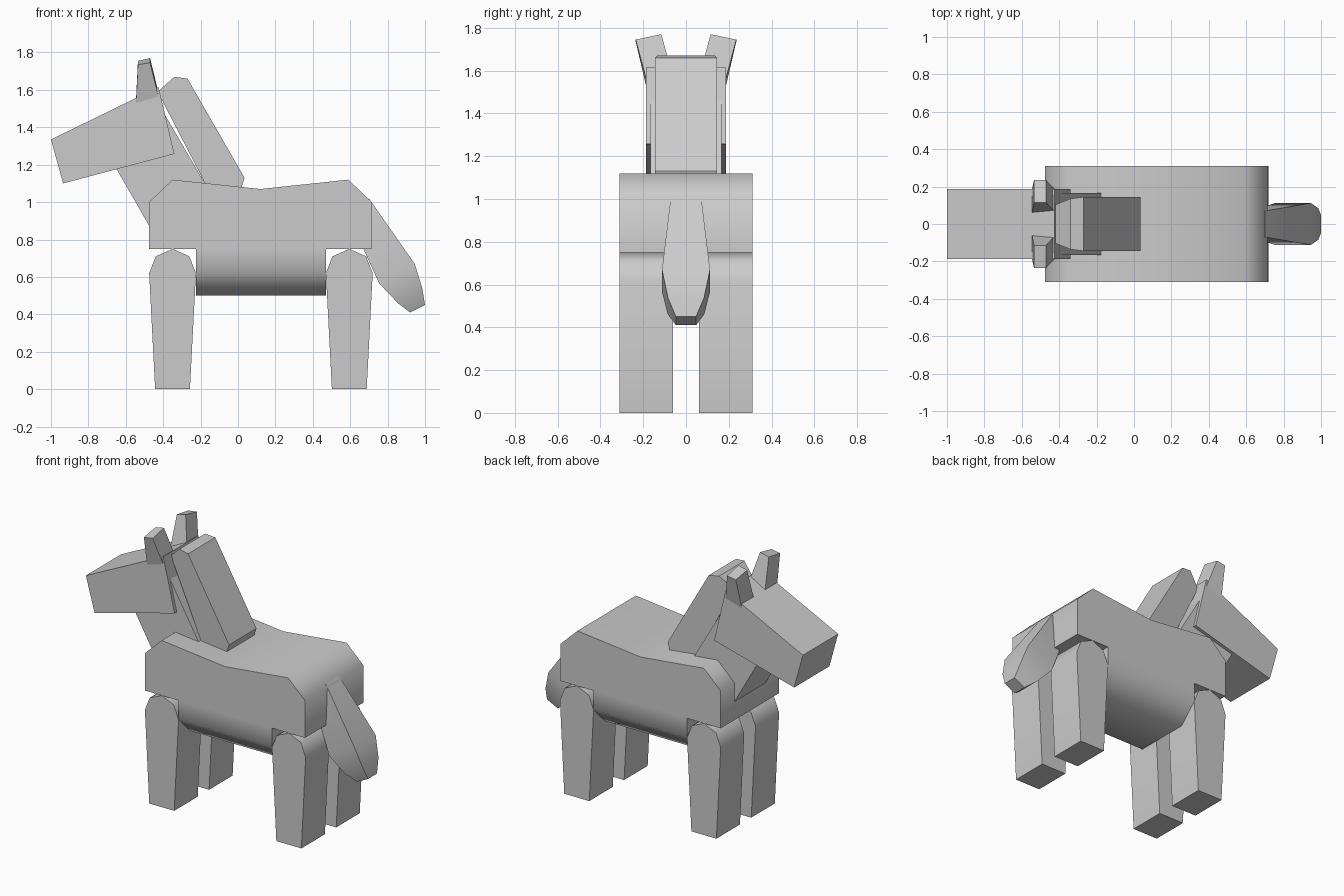
import bpy, bmesh, math

if "Cube" in bpy.data.objects:
    bpy.data.objects.remove(bpy.data.objects["Cube"])


def finish(name, bm, angle=50):
    bmesh.ops.recalc_face_normals(bm, faces=bm.faces)
    me = bpy.data.meshes.new(name)
    bm.to_mesh(me)
    bm.free()
    ob = bpy.data.objects.new(name, me)
    bpy.context.collection.objects.link(ob)
    bpy.ops.object.select_all(action='DESELECT')
    ob.select_set(True)
    bpy.context.view_layer.objects.active = ob
    bpy.ops.object.shade_smooth_by_angle(angle=math.radians(angle))
    return ob


def bridge(bm, a, b):
    n = len(a)
    for i in range(n):
        j = (i + 1) % n
        bm.faces.new((a[i], a[j], b[j], b[i]))


def slab(profile, y0, y1):
    """Extrude an x-z profile between y0 and y1; optional third value = half width."""
    bm = bmesh.new()
    a = [bm.verts.new((p[0], -p[2] if len(p) > 2 else y0, p[1])) for p in profile]
    b = [bm.verts.new((p[0], p[2] if len(p) > 2 else y1, p[1])) for p in profile]
    bm.faces.new(a)
    bm.faces.new(b[::-1])
    bridge(bm, a, b)
    return bm


def loft(sections):
    """Skin a list of four-cornered rings."""
    bm = bmesh.new()
    rings = [[bm.verts.new(p) for p in ring] for ring in sections]
    bm.faces.new(rings[0])
    bm.faces.new(rings[-1])
    for a, b in zip(rings, rings[1:]):
        bridge(bm, a, b)
    return bm


# Body, with the belly hanging between the legs and its lower edges chamfered
bm = slab([(-0.475, 0.75), (-0.475, 1.0), (-0.35, 1.12), (0.12, 1.07),
           (0.59, 1.12), (0.715, 1.0), (0.715, 0.75), (0.47, 0.75),
           (0.47, 0.5), (-0.225, 0.5), (-0.225, 0.75)], -0.31, 0.31)
belly = [e for e in bm.edges
         if all(abs(v.co.z - 0.5) < 1e-4 for v in e.verts)
         and abs(e.verts[0].co.x - e.verts[1].co.x) > 0.1]
bmesh.ops.bevel(bm, geom=belly, offset=0.122, segments=1, affect='EDGES')
finish("body", bm)

# Legs
leg = [(-0.093, 0), (0.093, 0), (0.125, 0.62), (0.09, 0.71),
       (0, 0.75), (-0.09, 0.71), (-0.125, 0.62)]
for label, cx in (("front", -0.35), ("back", 0.595)):
    for side, y0, y1 in (("near", -0.31, -0.06), ("far", 0.06, 0.31)):
        finish(f"{label}_leg_{side}",
               slab([(cx + x, z) for x, z in leg], y0, y1))

# Neck
finish("neck", slab([(-0.43, 0.795), (-0.72, 1.30), (-0.41, 1.50), (-0.06, 0.90)],
                    -0.165, 0.165))

# Mane, narrower towards its upper front
finish("mane", slab([(-0.43, 1.59, 0.10), (-0.34, 1.67, 0.135), (-0.27, 1.66, 0.145),
                     (0.035, 1.13, 0.145), (0.01, 1.05, 0.145), (-0.15, 1.05, 0.145)],
                    0, 0), 40)

# Head
finish("head", slab([(-1.0, 1.335), (-0.425, 1.615), (-0.34, 1.258), (-0.935, 1.10)],
                    -0.187, 0.187), 30)

# Ears
for side, s in (("near", -1), ("far", 1)):
    finish(f"ear_{side}", loft([
        [(-0.545, 0.187 * s, 1.53), (-0.425, 0.187 * s, 1.565),
         (-0.425, 0.065 * s, 1.585), (-0.545, 0.06 * s, 1.55)],
        [(-0.535, 0.235 * s, 1.735), (-0.47, 0.235 * s, 1.745),
         (-0.47, 0.115 * s, 1.77), (-0.535, 0.115 * s, 1.755)]]), 30)

# Tail: upper x, z, lower x, z, half width
tail = [(0.70, 1.02, 0.62, 0.86, 0.07), (0.945, 0.67, 0.755, 0.565, 0.112),
        (0.985, 0.54, 0.855, 0.46, 0.085), (1.0, 0.45, 0.92, 0.41, 0.047)]
finish("tail", loft([[(ux, -w, uz), (ux, w, uz), (lx, w, lz), (lx, -w, lz)]
                     for ux, uz, lx, lz, w in tail]), 60)
